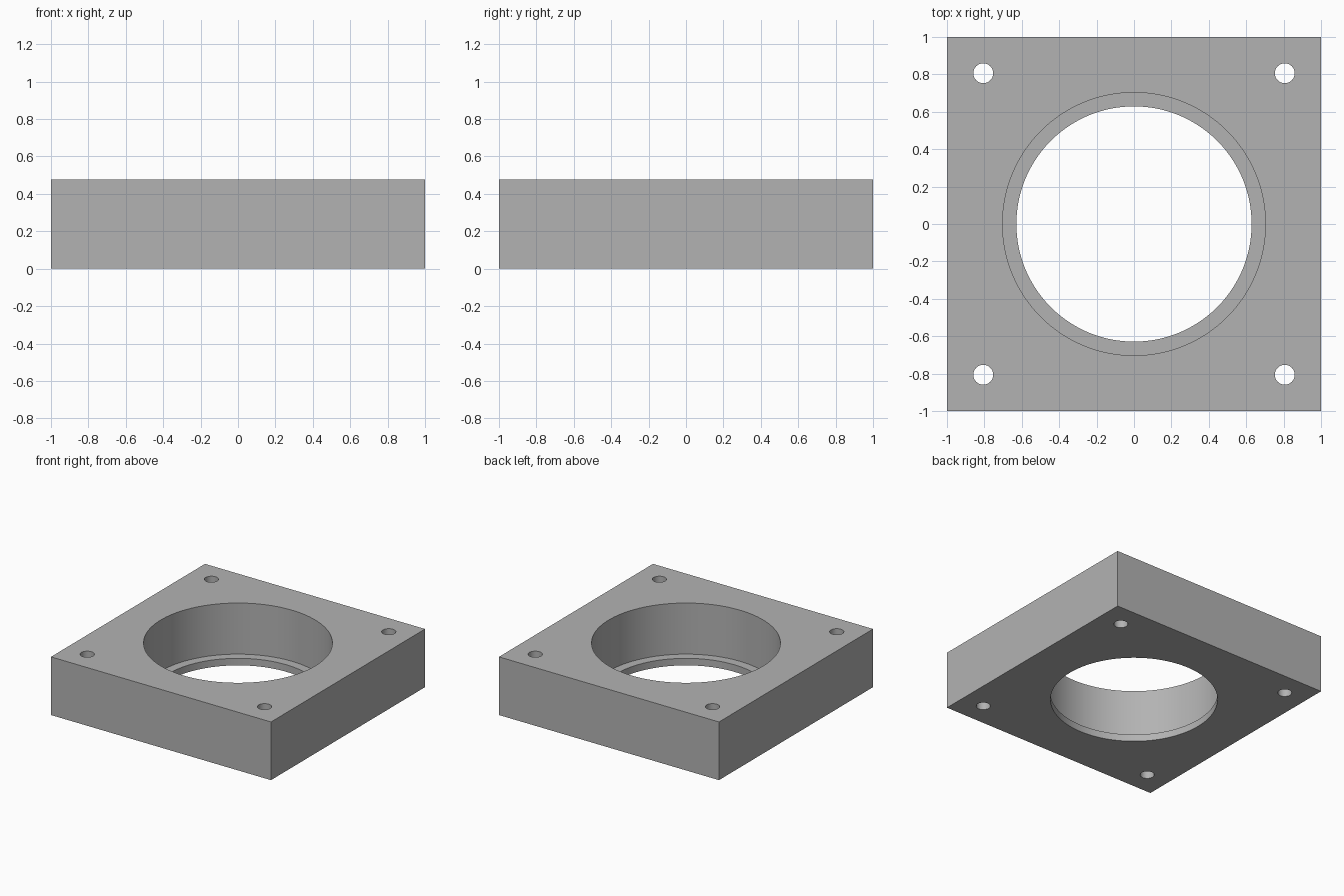
import bpy
import math

if "Cube" in bpy.data.objects:
    bpy.data.objects.remove(bpy.data.objects["Cube"], do_unlink=True)

HEIGHT = 0.478
LEDGE = 0.058

grey = bpy.data.materials.new("plain_grey")
grey.use_nodes = True
colour = (0.45, 0.45, 0.45, 1)
grey.diffuse_color = colour
grey.node_tree.nodes["Principled BSDF"].inputs["Base Color"].default_value = colour

# Square block
bpy.ops.mesh.primitive_cube_add(size=1, location=(0, 0, HEIGHT / 2))
block = bpy.context.object
block.name = "mounting_block"
block.scale = (2, 2, HEIGHT)
bpy.ops.object.transform_apply(location=True, rotation=False, scale=True)
block.data.materials.append(grey)


def drill(name, radius, x, y, bottom, sides):
    """Cut a vertical round hole from above down to the given height."""
    top = HEIGHT + 0.1
    bpy.ops.mesh.primitive_cylinder_add(vertices=sides, radius=radius, depth=top - bottom,
                                        location=(x, y, (top + bottom) / 2))
    cutter = bpy.context.object
    cutter.name = name
    cutter.hide_render = True
    cutter.data.materials.append(grey)
    bpy.context.view_layer.objects.active = block
    cut = block.modifiers.new(name, "BOOLEAN")
    cut.operation = "DIFFERENCE"
    cut.solver = "EXACT"
    cut.object = cutter
    bpy.ops.object.modifier_apply(modifier=cut.name)
    bpy.data.objects.remove(cutter, do_unlink=True)


# Central bore with a thin retaining ledge at the bottom
drill("bore_cutter", 0.703, 0, 0, LEDGE, 128)
drill("ledge_cutter", 0.629, 0, 0, -0.1, 128)

# Corner screw holes
for x in (-0.806, 0.806):
    for y in (-0.806, 0.806):
        drill("screw_hole_cutter", 0.053, x, y, -0.1, 48)

bpy.ops.object.select_all(action="DESELECT")
block.select_set(True)
bpy.context.view_layer.objects.active = block
bpy.ops.object.shade_smooth_by_angle(angle=math.radians(30))
